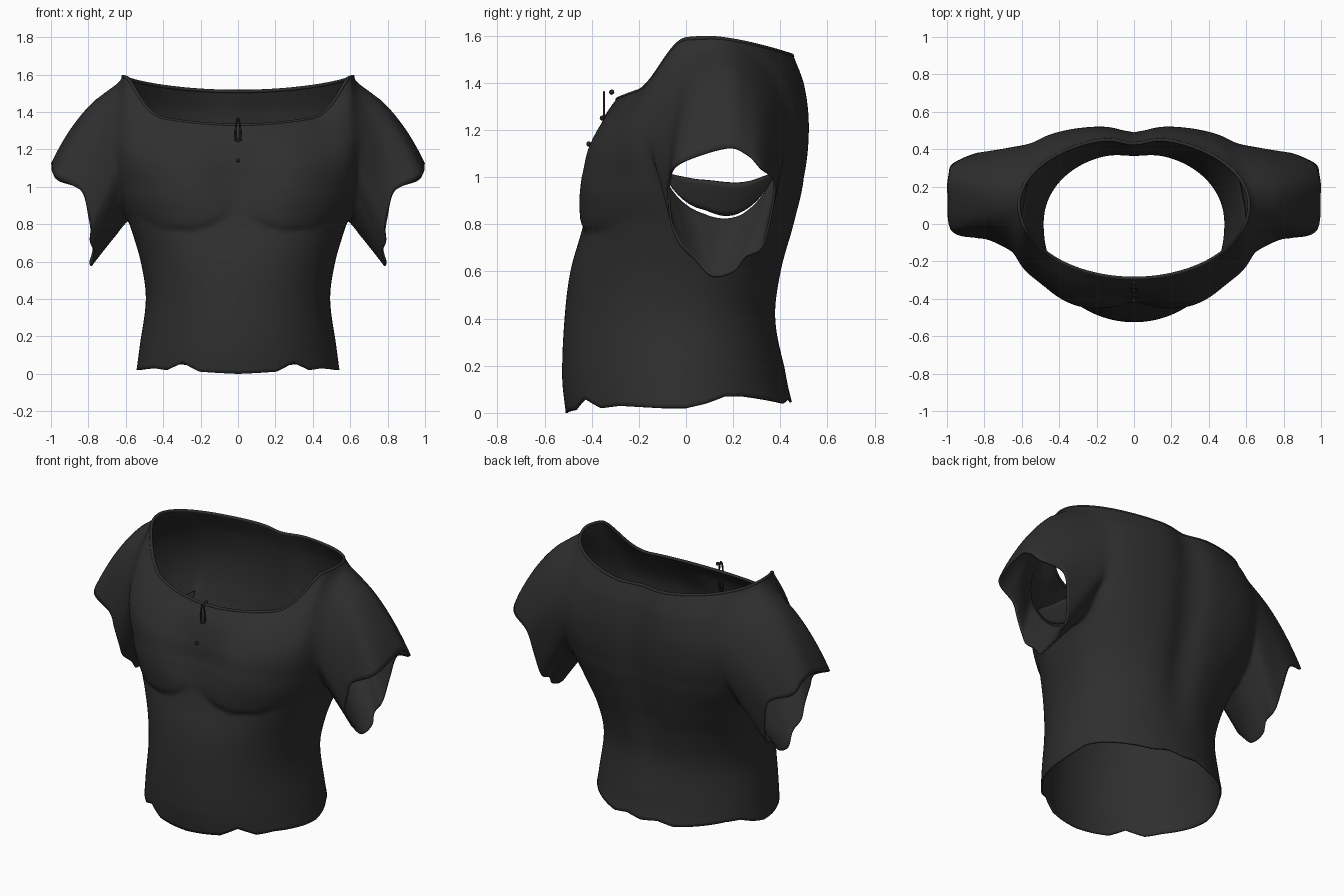
import bpy, bmesh, math
from mathutils import Vector

cube = bpy.data.objects.get("Cube")
if cube:
    bpy.data.objects.remove(cube, do_unlink=True)


def material(name, rgb):
    m = bpy.data.materials.new(name)
    m.use_nodes = True
    m.diffuse_color = (*rgb, 1)
    bsdf = m.node_tree.nodes["Principled BSDF"]
    bsdf.inputs["Base Color"].default_value = (*rgb, 1)
    bsdf.inputs["Roughness"].default_value = 0.9
    return m


CLOTH = material("charcoal cloth", (0.028, 0.028, 0.028))
LACE = material("black lace", (0.015, 0.015, 0.015))

# Torso sections: level, half width, front y, back y, centre y, roundness
SECTIONS = [
    (0.0, 0.54, -0.505, 0.455, 0.0, 2.0),
    (0.15, 0.52, -0.52, 0.42, 0.0, 2.0),
    (0.4, 0.488, -0.51, 0.385, 0.0, 2.1),
    (0.6, 0.515, -0.485, 0.41, 0.03, 2.2),
    (0.8, 0.575, -0.43, 0.46, 0.06, 2.5),
    (1.0, 0.64, -0.395, 0.50, 0.08, 2.9),
    (1.4, 0.67, -0.38, 0.52, 0.1, 3.0),
    (1.75, 0.65, -0.345, 0.505, 0.1, 2.5),
    (2.0, 0.615, -0.29, 0.465, 0.1, 2.0),
]
# Ragged bottom hem height from front centre to back centre
HEM = [0, .005, .012, .06, .02, .03, .025, .02, .02, .04, .07, .07, .06, .05, .04, .06, .045]
# Ragged sleeve hem, from the top round the front to the underside and back
SLEEVE_HEM = [
    (.994, .17, 1.122), (.975, -.03, 1.055), (.84, -.07, .98), (.81, -.07, .9),
    (.785, -.06, .8), (.79, -.02, .71), (.77, .04, .65), (.785, .11, .58),
    (.79, .2, .6), (.775, .25, .66), (.78, .32, .7), (.8, .36, .84),
    (.84, .375, .98), (.965, .32, 1.035), (.988, .26, 1.095)]


def section(s):
    """Smoothly interpolated torso section at level s."""
    k = SECTIONS
    i = 0
    while i < len(k) - 2 and s > k[i + 1][0]:
        i += 1
    a, b = k[i], k[i + 1]
    p, q = k[max(i - 1, 0)], k[min(i + 2, len(k) - 1)]
    d = b[0] - a[0]
    t = (s - a[0]) / d
    out = []
    for c in range(1, 6):
        m0 = (b[c] - p[c]) / (b[0] - p[0]) * d
        m1 = (q[c] - a[c]) / (q[0] - a[0]) * d
        out.append((2*t**3 - 3*t*t + 1) * a[c] + (t**3 - 2*t*t + t) * m0
                   + (3*t*t - 2*t**3) * b[c] + (t**3 - t*t) * m1)
    return out


def ease(x, lo, hi):
    t = max(0, min(1, (x - lo) / (hi - lo)))
    return t * t * (3 - 2 * t)


def torso_point(ang, s):
    """Point on the torso: ang 0 is the left side, level 2 is the neckline."""
    c, n = math.cos(ang), math.sin(ang)
    if s <= 1:
        f = math.acos(max(-1, min(1, -n))) / math.pi * (len(HEM) - 1)
        i = min(int(f), len(HEM) - 2)
        h = HEM[i] + (HEM[i + 1] - HEM[i]) * (f - i)
        z = level = h + (1 - h) * s
    else:
        drop = 0.26 * (0.68 * ease(-n, 0.25, 0.78) + 0.32 * n * n) if n < 0 else 0.08 * n ** 1.5
        z, level = 1 + (s - 1) * (0.59 - drop), s
    w, front, back, mid, power = section(level)
    x = math.copysign(w * abs(c) ** (2 / power), c)
    y = mid + (front - mid if n < 0 else back - mid) * abs(n) ** (2 / power)
    if n < 0:
        # bust, with a firm lower crease and a soft upper side
        dx, dz = (abs(x) - 0.29) / 0.28, z - 0.95
        r2 = dx * dx + (dz / (0.18 if dz < 0 else 0.36)) ** 2
        if r2 < 1:
            y -= 0.058 * abs(n) * (1 - r2) ** (0.55 + 1.2 * ease(dz, -0.18, 0.12))
    else:
        # spine groove
        y -= 0.035 * math.exp(-(x / 0.1) ** 2) * min(1, max(0, z - 0.2) * 2)
    return Vector((x, y, z))


ARM_ANG, ARM_HALF = math.radians(11), math.radians(33)
ARM_S, ARM_SH = 1.395, 0.565


def arm_coords(ang, s):
    """Position relative to the armhole, whose edge is the unit circle."""
    return (math.asin(math.sin(ang)) - ARM_ANG) / ARM_HALF, (s - ARM_S) / ARM_SH


def hem_point(f):
    n = len(SLEEVE_HEM)
    i = int(f) % n
    t = f - int(f)
    p0, p1, p2, p3 = (Vector(SLEEVE_HEM[(i + k) % n]) for k in (-1, 0, 1, 2))
    return p1 + t * 0.5 * (p2 - p0 + t * (2*p0 - 5*p1 + 4*p2 - p3 + t * (3*p1 - p0 - 3*p2 + p3)))


def smooth(ob):
    bpy.ops.object.select_all(action='DESELECT')
    ob.select_set(True)
    bpy.context.view_layer.objects.active = ob
    bpy.ops.object.shade_smooth_by_angle(angle=math.radians(50))


def cloth_object(name, bm):
    """Turn a surface into a thin smooth cloth shell."""
    bmesh.ops.recalc_face_normals(bm, faces=bm.faces)
    me = bpy.data.meshes.new(name)
    bm.to_mesh(me)
    bm.free()
    me.materials.append(CLOTH)
    ob = bpy.data.objects.new(name, me)
    bpy.context.collection.objects.link(ob)
    sol = ob.modifiers.new("cloth thickness", 'SOLIDIFY')
    sol.thickness, sol.offset = 0.01, 0
    smooth(ob)


# Torso with an armhole on each side
COLS, ROWS, RINGS = 192, 100, 24
angles = [2 * math.pi * c / COLS for c in range(COLS)]
levels = [2 * r / ROWS for r in range(ROWS + 1)]
bm = bmesh.new()
grid = [[bm.verts.new(torso_point(a, s)) for a in angles] for s in levels]
blend, kept, cut = set(), set(), {}
for r in range(ROWS):
    for c in range(COLS):
        d = (c + 1) % COLS
        quad = (grid[r][c], grid[r][d], grid[r + 1][d], grid[r + 1][c])
        if math.hypot(*arm_coords(angles[c] + math.pi / COLS, levels[r] + 1 / ROWS)) < 1:
            for v, (i, j) in zip(quad, ((r, c), (r, d), (r + 1, d), (r + 1, c))):
                cut[v] = arm_coords(angles[j], levels[i])
        else:
            bm.faces.new(quad)
            kept.update(quad)
for r in range(1, ROWS):
    for c in range(COLS):
        if math.hypot(*arm_coords(angles[c], levels[r])) < 1.25 and grid[r][c] in kept:
            blend.add(grid[r][c])

# Sleeves sweep from each armhole edge to the ragged hem
for side in (1, -1):
    edge = []
    for v, (u, w) in cut.items():
        if v in kept and v.co.x * side > 0:
            edge.append(((math.atan2(w, u) - math.pi / 2) % (2 * math.pi), v))
    edge.sort(key=lambda e: e[0])
    paths = []
    for turn, v in edge:
        a = turn + math.pi / 2
        start = torso_point(ARM_ANG + ARM_HALF * math.cos(a), ARM_S + ARM_SH * math.sin(a))
        end = hem_point(turn / (2 * math.pi) * len(SLEEVE_HEM))
        ctrl = (start + end) / 2 + Vector((0.04, 0, 0.11)) * max(0, math.sin(a))
        v.co = (start.x * side, start.y, start.z)
        path = [v]
        for k in range(1, RINGS + 1):
            t = k / RINGS
            p = start * (1 - t) ** 2 + ctrl * 2 * t * (1 - t) + end * t * t
            path.append(bm.verts.new((p.x * side, p.y, p.z)))
        blend.update(path[:8])
        paths.append(path)
    for p, q in zip(paths, paths[1:] + paths[:1]):
        for k in range(RINGS):
            bm.faces.new((p[k], q[k], q[k + 1], p[k + 1]))

# Soften the shoulder seams, then drop the points inside the armholes
bmesh.ops.delete(bm, geom=[v for v in bm.verts if not v.link_faces], context='VERTS')
for _ in range(16):
    bmesh.ops.smooth_vert(bm, verts=list(blend), factor=0.5,
                          use_axis_x=True, use_axis_y=True, use_axis_z=True)
cloth_object("shirt_body_and_sleeves", bm)

# Underarm panels close the lower part of each armhole
for side, label in ((1, "left"), (-1, "right")):
    bm = bmesh.new()
    columns = []
    for k in range(25):
        q = 0.74 * (k / 12 - 1)
        low, high = ARM_S - ARM_SH * math.sqrt(1 - q * q), 0.975 + 0.11 * q * q
        column = []
        for j in range(7):
            p = torso_point(ARM_ANG + ARM_HALF * q, low + (high - low) * j / 6)
            column.append(bm.verts.new((p.x * side, p.y, p.z)))
        columns.append(column)
    for p, q in zip(columns, columns[1:]):
        for j in range(6):
            bm.faces.new((p[j], q[j], q[j + 1], p[j + 1]))
    cloth_object("underarm_panel_" + label, bm)


def tube(name, points, radius, mat):
    cu = bpy.data.curves.new(name, 'CURVE')
    cu.dimensions = '3D'
    cu.bevel_depth, cu.bevel_resolution = radius, 2
    sp = cu.splines.new('POLY')
    sp.points.add(len(points) - 1)
    for q, p in zip(sp.points, points):
        q.co = (*p, 1)
    sp.use_cyclic_u = True
    sp.use_smooth = True
    cu.materials.append(mat)
    bpy.context.collection.objects.link(bpy.data.objects.new(name, cu))


# Rolled neck edge
tube("neck_edge", [torso_point(a, 2) for a in angles], 0.009, CLOTH)

# Lace loop and small beads at the front of the neckline
loop = [(0.014 * math.cos(a), -0.348, 1.265 + 0.095 * math.sin(a)) for a in angles[::6]]
tube("lace_loop", loop, 0.005, LACE)
for i, (y, z) in enumerate(((-0.315, 1.36), (-0.355, 1.25), (-0.412, 1.14))):
    bpy.ops.mesh.primitive_uv_sphere_add(segments=16, ring_count=8, radius=0.011, location=(0, y, z))
    bead = bpy.context.object
    bead.name = "lace_bead_%d" % (i + 1)
    bead.data.materials.append(LACE)
    smooth(bead)
